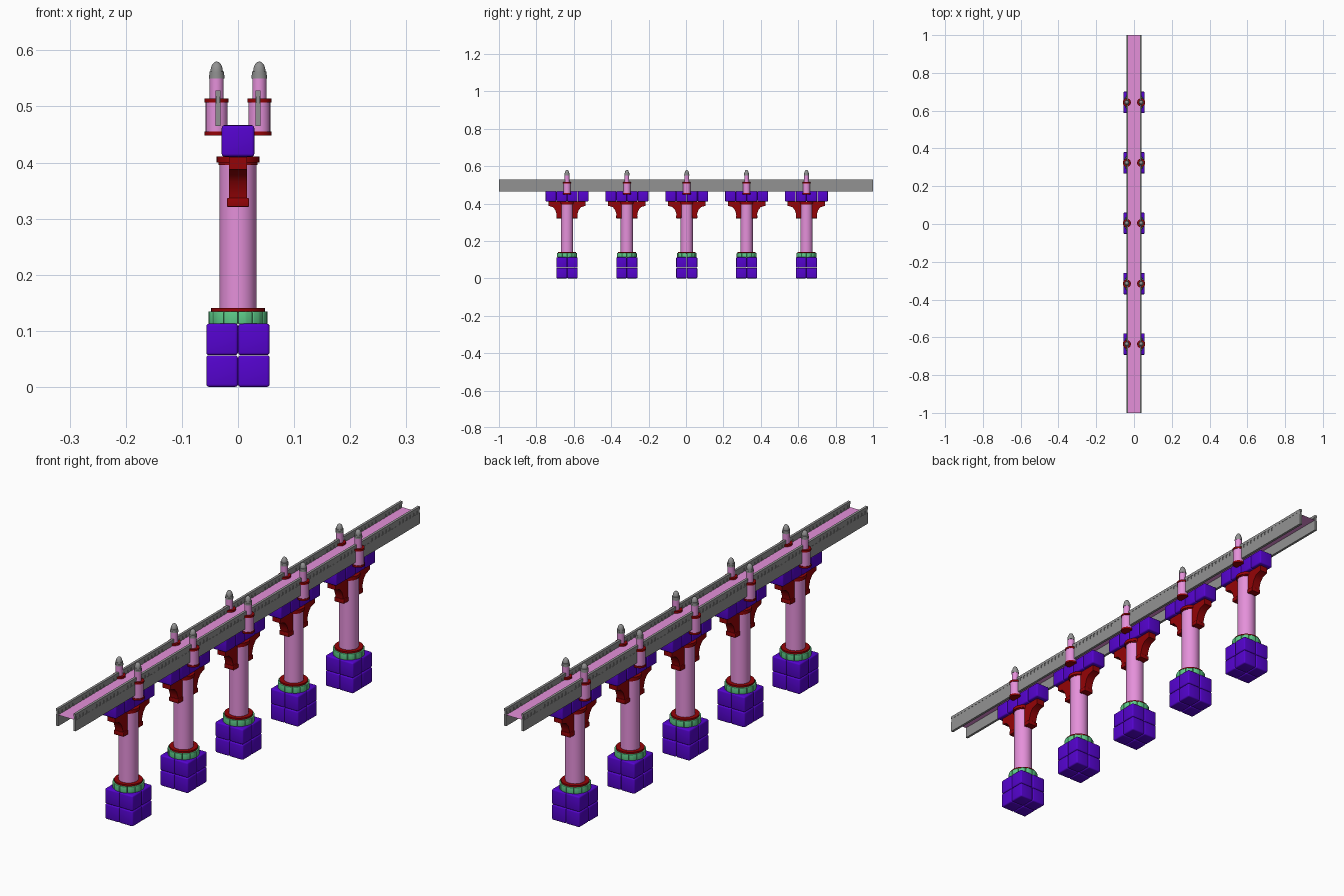
import bpy, bmesh, math, random
from mathutils import Matrix, Vector

random.seed(4)
if "Cube" in bpy.data.objects:
    bpy.data.objects.remove(bpy.data.objects["Cube"])


def material(name, rgb):
    m = bpy.data.materials.new(name)
    m.use_nodes = True
    color = (*rgb, 1)
    m.diffuse_color = color
    m.node_tree.nodes["Principled BSDF"].inputs["Base Color"].default_value = color
    return m


PURPLE = material("purple stone", (0.09, 0.001, 0.62))
PINK = material("pink plaster", (0.78, 0.28, 0.7))
RED = material("dark red trim", (0.3, 0.001, 0.002))
GREEN = material("green stone", (0.11, 0.6, 0.25))
GRAY = material("gray metal", (0.29, 0.29, 0.29))


def add_box(bm, center, size, bevel=0.0, jitter=0.0):
    """Box with optional rounded edges and slight size variation."""
    size = [s * (1 - random.random() * jitter) for s in size]
    mat = Matrix.Translation(center) @ Matrix.Diagonal((*size, 1))
    verts = bmesh.ops.create_cube(bm, size=1, matrix=mat)["verts"]
    if bevel:
        edges = list({e for v in verts for e in v.link_edges})
        bmesh.ops.bevel(bm, geom=edges, offset=bevel, segments=3,
                        profile=0.5, affect='EDGES')


def add_lathe(bm, profile, sides):
    """Spin (radius, height) points around z, closing both ends."""
    rings = [[bm.verts.new((r * math.cos(a), r * math.sin(a), z))
              for a in (2 * math.pi * k / sides for k in range(sides))]
             for r, z in profile]
    for lo, hi in zip(rings, rings[1:]):
        for k in range(sides):
            n = (k + 1) % sides
            bm.faces.new((lo[k], lo[n], hi[n], hi[k]))
    bm.faces.new(rings[0][::-1])
    bm.faces.new(rings[-1])


def add_prism(bm, outline, offset):
    """Extrude a closed outline of 3D points by an offset vector."""
    face = bm.faces.new([bm.verts.new(p) for p in outline])
    out = bmesh.ops.extrude_face_region(bm, geom=[face])["geom"]
    bmesh.ops.translate(bm, vec=offset,
                        verts=[g for g in out if isinstance(g, bmesh.types.BMVert)])


def finish(bm, name, mat):
    """Turn the bmesh into a mesh, smooth except at sharp angles."""
    bmesh.ops.recalc_face_normals(bm, faces=bm.faces)
    mesh = bpy.data.meshes.new(name)
    bm.to_mesh(mesh)
    bm.free()
    mesh.materials.append(mat)
    mesh.polygons.foreach_set("use_smooth", [True] * len(mesh.polygons))
    mesh.set_sharp_from_angle(angle=math.radians(40))
    return mesh


def place(name, mesh, loc=(0, 0, 0)):
    obj = bpy.data.objects.new(name, mesh)
    obj.location = loc
    bpy.context.collection.objects.link(obj)


def lathe_mesh(name, mat, *profiles, sides=24):
    bm = bmesh.new()
    for p in profiles:
        add_lathe(bm, p, sides)
    return finish(bm, name, mat)


def disc(r, z0, z1):
    return [(r, z0), (r, z1)]


# Foundation of eight rounded blocks
bm = bmesh.new()
for x in (-1, 1):
    for y in (-1, 1):
        for z in (0, 1):
            add_box(bm, (x * 0.0283, y * 0.0283, 0.0283 + z * 0.0565),
                    (0.0565, 0.0565, 0.0565), 0.005, 0.012)
foundation = finish(bm, "foundation_blocks", PURPLE)

# Ring of wedge stones above the foundation
bm = bmesh.new()
stones = 12
for k in range(stones):
    step = 2 * math.pi / stones
    a0, a1 = k * step + 0.008, (k + 1) * step - 0.008
    outline = [Vector((r * math.cos(a), r * math.sin(a), 0.112))
               for r, a in ((0.03, a0), (0.053, a0), (0.0535, (a0 + a1) / 2),
                            (0.053, a1), (0.03, a1))]
    add_prism(bm, outline, (0, 0, 0.023))
bmesh.ops.bevel(bm, geom=bm.edges[:], offset=0.002, segments=3,
                profile=0.5, affect='EDGES')
stone_ring = finish(bm, "stone_ring", GREEN)

# Column shaft and its trims
shaft = lathe_mesh("column_shaft", PINK, disc(0.033, 0.13, 0.405), sides=32)
trims = lathe_mesh("column_trims", RED, disc(0.048, 0.134, 0.141),
                   disc(0.035, 0.396, 0.4), disc(0.038, 0.4, 0.411), sides=32)

# Arched brackets on both sides of the column
bm = bmesh.new()
arch = [(0.025, 0.322), (0.054, 0.322), (0.056, 0.345), (0.063, 0.366),
        (0.076, 0.381), (0.1, 0.388), (0.1, 0.41), (0.025, 0.41)]
for side in (-1, 1):
    add_prism(bm, [(-0.016, side * y, z) for y, z in arch], (0.032, 0, 0))
    add_box(bm, (0, side * 0.043, 0.329), (0.039, 0.028, 0.016), 0.002)
brackets = finish(bm, "arch_brackets", RED)

# Block beam that carries the deck
bm = bmesh.new()
for k in range(4):
    add_box(bm, (0, (k - 1.5) * 0.0575, 0.4385), (0.059, 0.0575, 0.057), 0.005, 0.03)
beam = finish(bm, "support_beam", PURPLE)

# Turret parts
turret_body = lathe_mesh("turret_body", PINK, disc(0.0195, 0.453, 0.51),
                         disc(0.0125, 0.51, 0.552))
turret_trims = lathe_mesh("turret_trims", RED, disc(0.0215, 0.448, 0.455),
                          disc(0.0215, 0.507, 0.514))
dome = [(0.011 * math.cos(t), 0.562 + 0.018 * math.sin(t))
        for t in (math.pi / 2 * k / 6.3 for k in range(7))]
turret_cap = lathe_mesh("turret_cap", GRAY, disc(0.0137, 0.55, 0.556),
                        disc(0.013, 0.556, 0.562), dome)

# Repeat the piers along the bridge
for i in range(-2, 3):
    y = 0.32 * i + 0.004
    for mesh in (foundation, stone_ring, shaft, trims, brackets, beam):
        place(mesh.name, mesh, (0, y, 0))
    for side, label in ((-1, "right_"), (1, "left_")):
        for mesh in (turret_body, turret_trims, turret_cap):
            place(label + mesh.name, mesh, (side * 0.038, y, 0))

# Side girders: solid plank, top rail and a row of short posts between
bm = bmesh.new()
add_box(bm, (0, 0, 0.4855), (0.0092, 2, 0.041))
add_box(bm, (0, 0, 0.512), (0.006, 2, 0.02))
add_box(bm, (0, 0, 0.523), (0.0092, 2, 0.01))
posts = 100
for k in range(posts):
    add_box(bm, (0, -1 + (k + 0.5) * 2 / posts, 0.512), (0.009, 0.011, 0.014))
girder = finish(bm, "side_girder", GRAY)
place("right_girder", girder, (-0.0355, 0, 0))
place("left_girder", girder, (0.0355, 0, 0))

# Thin deck between the girders
bm = bmesh.new()
bmesh.ops.create_grid(bm, x_segments=1, y_segments=1, size=1,
                      matrix=Matrix.Diagonal((0.033, 1, 1, 1)))
place("deck", finish(bm, "deck", PINK), (0, 0, 0.506))
